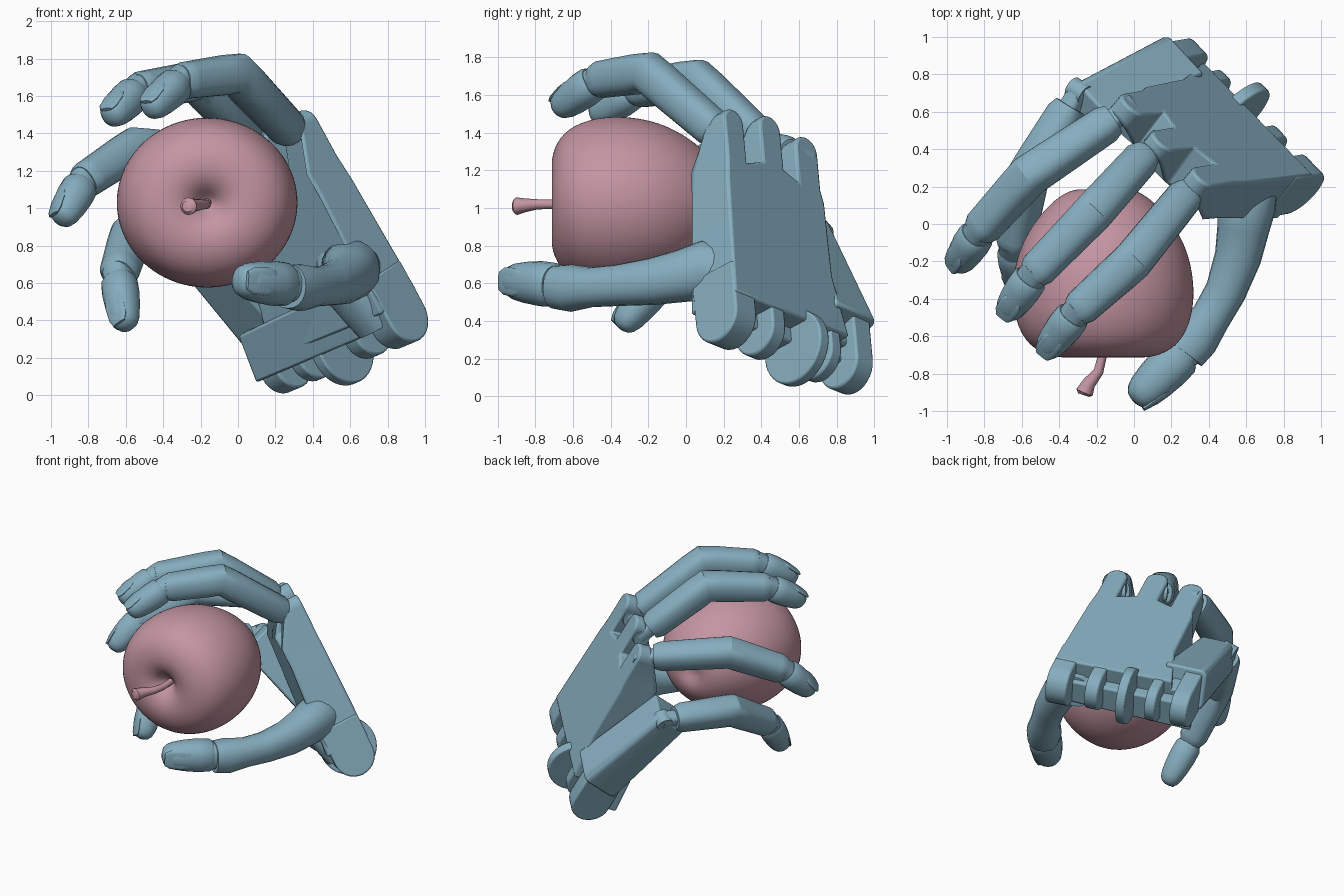
import bpy, bmesh, math
from mathutils import Vector as V

if "Cube" in bpy.data.objects:
    bpy.data.objects.remove(bpy.data.objects["Cube"])

def material(name, col):
    m = bpy.data.materials.new(name)
    m.diffuse_color = (*col, 1)
    m.use_nodes = True
    m.node_tree.nodes["Principled BSDF"].inputs["Base Color"].default_value = m.diffuse_color
    return m

BLUE = material("hand_blue", (0.24, 0.42, 0.52))
PINK = material("apple_pink", (0.55, 0.30, 0.36))

# Palm frame: W across towards little finger, U towards knuckles, N out of the back
W = V((-0.667, 0.689, -0.278)).normalized()
U = V((-0.478, -0.08, 0.876)).normalized()
N = W.cross(U).normalized()
A0 = V((0.35, 0.24, 1.53))

def P(w, u, n):
    return A0 + W * w + U * u + N * n

def finish(name, bm, mat, bevel=0, subsurf=0, angle=40):
    bmesh.ops.recalc_face_normals(bm, faces=bm.faces)
    me = bpy.data.meshes.new(name)
    bm.to_mesh(me)
    bm.free()
    ob = bpy.data.objects.new(name, me)
    bpy.context.collection.objects.link(ob)
    me.materials.append(mat)
    if bevel:
        b = ob.modifiers.new("bevel", 'BEVEL')
        b.width, b.segments, b.limit_method = bevel, 2, 'ANGLE'
    if subsurf:
        s = ob.modifiers.new("smooth", 'SUBSURF')
        s.levels = s.render_levels = subsurf
    bpy.ops.object.select_all(action='DESELECT')
    ob.select_set(True)
    bpy.context.view_layer.objects.active = ob
    bpy.ops.object.shade_smooth_by_angle(angle=math.radians(angle))
    return ob

def loft(name, pts, radii, side, mat=BLUE, seg=20, power=2.5, flat=1.0, **kw):
    """Rounded-section tube through pts; flat scales height against width."""
    bm, rings = bmesh.new(), []
    pts = [V(p) for p in pts]
    for i, (p, r) in enumerate(zip(pts, radii)):
        d0 = (p - pts[max(i - 1, 0)]).normalized()
        d1 = (pts[min(i + 1, len(pts) - 1)] - p).normalized()
        t = (d0 + d1).normalized()
        s = (side - t * side.dot(t)).normalized()
        up = t.cross(s)
        ring = []
        for k in range(seg):
            a = 2 * math.pi * k / seg
            c, h = math.cos(a), math.sin(a)
            x = math.copysign(abs(c) ** (2 / power), c) * r
            y = math.copysign(abs(h) ** (2 / power), h) * r * flat
            ring.append(bm.verts.new(p + s * x + up * y))
        rings.append(ring)
    for a, b in zip(rings, rings[1:]):
        for k in range(seg):
            j = (k + 1) % seg
            bm.faces.new((a[k], a[j], b[j], b[k]))
    bm.faces.new(rings[0])
    bm.faces.new(rings[-1])
    return finish(name, bm, mat, **kw)

def prism(name, outline, frame_a, frame_b, bevel=0.015):
    """Joins two copies of a 2D outline, each placed by a function."""
    bm = bmesh.new()
    a = [bm.verts.new(frame_a(*q)) for q in outline]
    b = [bm.verts.new(frame_b(*q)) for q in outline]
    bm.faces.new(a)
    bm.faces.new(b)
    for i in range(len(a)):
        j = (i + 1) % len(a)
        bm.faces.new((a[i], a[j], b[j], b[i]))
    return finish(name, bm, BLUE, bevel=bevel)

def tip_and_nail(name, d, tip, side, r):
    # Fingertip after a narrow joint collar, with a nail plate on its outer face
    ax = (tip - d).normalized()
    L = (tip - d).length
    loft(name + "_collar", [d - ax * .05, d + ax * .06], [r * .8] * 2, side)
    fr = [.08, .14, .35, .6, .8, .91, .97, 1.0]
    rr = [.86, .98, 1.0, .93, .82, .68, .48, .2]
    loft(name + "_tip", [d + ax * L * f for f in fr], [r * k for k in rr], side, power=2.2)
    out = side.cross(ax).normalized()
    base = d + ax * L * .48 + out * r * .84
    end = d + ax * L * .98 + out * r * .53
    loft(name + "_nail", [base.lerp(end, f) for f in (0, .1, .35, .8, 1)],
         [r * k for k in (.3, .52, .64, .6, .42)], side, flat=.22, seg=16)

# ---- Fingers: knuckle, middle joint, end joint, tip ----
fingers = {
    "index_finger": [(.29, .17, 1.40), (-.01, -.20, 1.72), (-.31, -.47, 1.68), (-.48, -.69, 1.52)],
    "middle_finger": [(.06, .37, 1.39), (-.22, .06, 1.68), (-.54, -.27, 1.63), (-.69, -.49, 1.48)],
    "ring_finger": [(-.11, .56, 1.28), (-.56, .26, 1.32), (-.83, -.04, 1.14), (-.95, -.23, .93)],
    "little_finger": [(-.34, .63, .88), (-.57, .25, .86), (-.64, -.12, .64), (-.60, -.35, .36)],
}
for name, pts in fingers.items():
    a, b, c, d = [V(p) for p in pts]
    side = -(b - a).cross(d - c).normalized()
    d1, d2 = (b - a).normalized(), (c - b).normalized()
    loft(name, [a, a + d1 * .05, b - d1 * .1, b, b + d2 * .09, c - d2 * .06, c - d2 * .04, c],
         [.082, .1, .108, .11, .108, .1, .1, .085], side, angle=25)
    loft(name + "_hinge", [a - d1 * .09 - side * .05, a - d1 * .09 + side * .05], [.06] * 2, d1, power=2)
    loft(name + "_link", [a - d1 * .1, a + d1 * .05], [.055] * 2, side, power=3)
    tip_and_nail(name, c, d, side, .097)

# ---- Thumb ----
Z = V((0, 0, 1))
loft("thumb", [(.66, .25, .62), (.62, .18, .66), (.60, .10, .67), (.585, -.02, .64), (.555, -.18, .61),
               (.49, -.36, .59), (.41, -.50, .58), (.33, -.61, .575), (.27, -.69, .58)],
     [.12, .15, .16, .14, .125, .11, .106, .126, .116], Z, power=2.2)
tip_and_nail("thumb", V((.28, -.67, .59)), V((.0, -.95, .615)), Z, .12)
loft("thumb_mount", [P(.06, -1.2, -.22), P(.06, -1.05, -.24), P(.08, -.88, -.26), P(.1, -.75, -.2)],
     [.12, .14, .15, .1], W, power=2.6)

# ---- Palm plate with three rounded knuckle prongs, thinning towards their ends ----
outline = [(-.1, -1.14), (-.075, -.45)]
for c, top, h in ((.015, 0, .075), (.30, .05, .08), (.575, .01, .085)):
    outline.append((c - h, top - .3))
    outline += [(c - h * math.cos(math.pi * k / 10), top - h + h * math.sin(math.pi * k / 10))
                for k in range(11)]
    outline.append((c + h, top - .3))
outline += [(.68, -.36), (.69, -.8), (.78, -1.14)]
prism("palm", outline, lambda w, u: P(w, u, 0),
      lambda w, u: P(w, u, -.24 + .08 * u if u < -.25 else -.26 + .16 * (u + .25) / .25))

# ---- Heel of the palm, lying over the wrist prongs ----
prism("palm_heel", [(-.06, -1.22), (.05, -.92), (.9, -.95), (.95, -1.22)],
      lambda w, u: P(w, u, -.12), lambda w, u: P(w, u, -.35 if w > .5 else -.3))

# ---- Wrist prongs: rounded plates standing across the wrist ----
def wrist_prong(name, w0, w1, r, n, end=-1.22):
    q = [(-.95, n + r), (-.95, n - r)]
    q += [(end - r * math.sin(math.pi * k / 14), n - r * math.cos(math.pi * k / 14)) for k in range(15)]
    prism(name, q, lambda u, m: P(w0, u, m), lambda u, m: P(w1, u, m), .012)

for i, (w0, w1, r, n) in enumerate([(-.1, .06, .15, -.155), (.19, .29, .14, -.15),
                                    (.64, .72, .14, -.15), (.83, .96, .14, -.145)]):
    wrist_prong(f"wrist_prong_{i + 1}", w0, w1, r, n)
loft("wrist_disc", [P(.45, -1.25, -.12), P(.52, -1.25, -.12)], [.205] * 2, U, seg=40, power=2, bevel=.01)

# ---- Little finger metacarpal block, hinged beside the palm ----
s, e = V((.21, .82, .35)), V((-.28, .60, .89))
ax = (e - s).normalized()
bw = (W - ax * W.dot(ax)).normalized()
bn = bw.cross(ax)
def block(at, k):
    return lambda x, y: at + bw * x * k + bn * y * k
prism("little_finger_palm", [(-.15, -.14), (.12, -.14), (.14, -.1), (.14, .11), (.11, .14), (-.15, .14)],
      block(s, 1.08), block(e, .88))
prism("palm_web", [(.5, -.75), (.8, -.8), (.86, -1.14), (.5, -1.14)],
      lambda w, u: P(w, u, -.07), lambda w, u: P(w, u, -.3))

# ---- Apple turned about the y axis, with its stem ----
prof = [(-.60, .02), (-.63, .05), (-.685, .10), (-.72, .19), (-.705, .31), (-.63, .425), (-.48, .483), (-.33, .49),
        (-.18, .465), (-.05, .41), (.08, .315), (.17, .21), (.195, .11), (.16, .03)]
bm, rings, SEG = bmesh.new(), [], 32
for y, r in prof:
    rings.append([bm.verts.new((-.165 + r * math.cos(2 * math.pi * k / SEG), y,
                                1.03 + .94 * r * math.sin(2 * math.pi * k / SEG))) for k in range(SEG)])
for a, b in zip(rings, rings[1:]):
    for k in range(SEG):
        j = (k + 1) % SEG
        bm.faces.new((a[k], a[j], b[j], b[k]))
bm.faces.new(rings[0])
bm.faces.new(rings[-1])
finish("apple", bm, PINK, subsurf=2, angle=80)
loft("apple_stem", [(-.165, -.58, 1.03), (-.168, -.70, 1.02), (-.19, -.79, 1.02), (-.24, -.85, 1.015),
                    (-.265, -.90, 1.01), (-.27, -.915, 1.01)],
     [.024, .024, .027, .036, .047, .03], Z, mat=PINK, seg=12, power=2)
